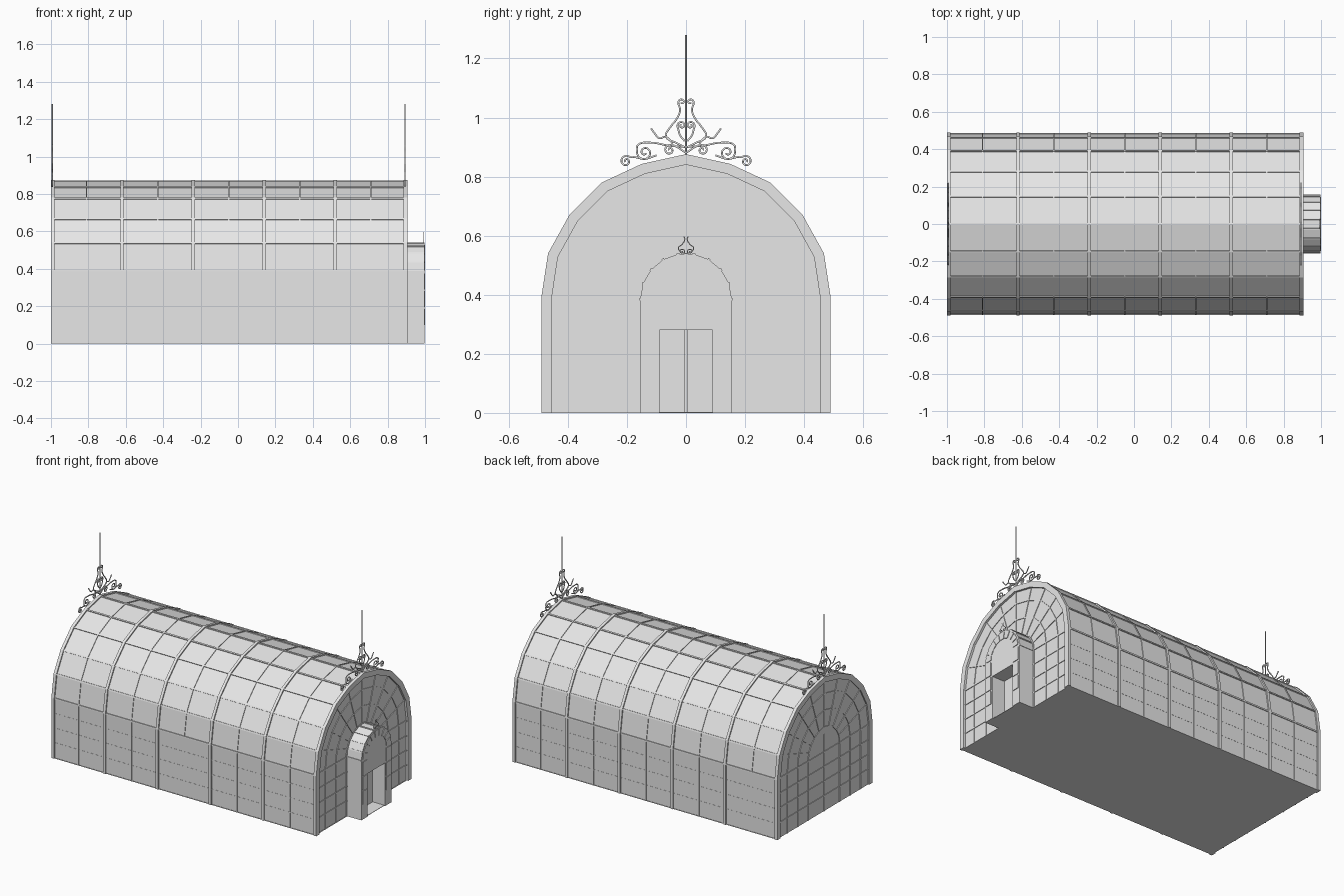
import bpy, math
from mathutils import Vector as V

if "Cube" in bpy.data.objects:
    bpy.data.objects.remove(bpy.data.objects["Cube"])

mat = bpy.data.materials.new("pale_grey")
mat.diffuse_color = (0.8, 0.8, 0.8, 1)
mat.use_nodes = True
mat.node_tree.nodes["Principled BSDF"].inputs["Base Color"].default_value = mat.diffuse_color


def make(name, prisms):
    """Mesh of closed prisms: each is (yz outline, x0, x1)."""
    vs, fs = [], []
    for pts, x0, x1 in prisms:
        n, b = len(pts), len(vs)
        vs += [(x0, p[0], p[1]) for p in pts] + [(x1, p[0], p[1]) for p in pts]
        fs += [[b + i for i in range(n)][::-1], [b + n + i for i in range(n)]]
        fs += [[b + i, b + (i + 1) % n, b + n + (i + 1) % n, b + n + i] for i in range(n)]
    me = bpy.data.meshes.new(name)
    me.from_pydata(vs, [], fs)
    ob = bpy.data.objects.new(name, me)
    bpy.context.collection.objects.link(ob)
    me.materials.append(mat)
    bpy.context.view_layer.objects.active = ob
    bpy.ops.object.mode_set(mode='EDIT')
    bpy.ops.mesh.select_all(action='SELECT')
    bpy.ops.mesh.normals_make_consistent(inside=False)
    bpy.ops.object.mode_set(mode='OBJECT')
    return ob


def offset(pts, d):
    """Offset an open outline inwards by d with mitred corners."""
    out = []
    for i, p in enumerate(pts):
        a = (p - pts[i - 1]).normalized() if i else None
        b = (pts[i + 1] - p).normalized() if i < len(pts) - 1 else a
        a = a or b
        t = (a + b).normalized()
        out.append(p + V((-t.y, t.x)) * d / t.dot(a))
    return out


def band(pts, d0, d1):
    return offset(pts, d0) + offset(pts, d1)[::-1]


def bar(a, b, w):
    a, b = V(a), V(b)
    t = (b - a).normalized()
    n = V((-t.y, t.x)) * w / 2
    return [a - n, b - n, b + n, a + n]


# hall outline in y, z, from the right foot over the ridge to the left foot
half = [(0.49, 0), (0.49, 0.39), (0.467, 0.54), (0.395, 0.67), (0.285, 0.78), (0.15, 0.843)]
prof = [V(p) for p in half + [(0, 0.876)] + [(-y, z) for y, z in half[::-1]]]
skin = offset(prof, 0.008)

# glass vault, end walls and floor
make("glass_vault", [(band(prof, 0.008, 0.011), -0.99, 0.895)])
make("end_wall_glass", [(skin, -0.992, -0.988), (skin, 0.888, 0.892)])
make("floor", [([(-0.485, 0), (0.485, 0), (0.485, 0.003), (-0.485, 0.003)], -0.99, 0.895),
               ([(-0.15, 0), (0.15, 0), (0.15, 0.003), (-0.15, 0.003)], 0.895, 0.99)])

# wide end arches, main ribs and thin ribs
make("end_arches", [(band(prof, 0, 0.035), -1.0, -0.98), (band(prof, 0, 0.035), 0.886, 0.906)])
make("main_ribs", [(band(prof, 0, 0.02), x - 0.009, x + 0.009) for x in (-0.62, -0.24, 0.14, 0.52)])
make("thin_ribs", [(band(prof, 0.004, 0.016), x - 0.004, x + 0.004)
                   for x in (-0.81, -0.43, -0.05, 0.33, 0.71)])

# lengthwise bars at each bend, and low bars on the side walls
rails = []
for i in range(1, len(prof) - 1):
    if abs(prof[i].x) < 0.01:
        continue
    t = (prof[i + 1] - prof[i - 1]).normalized()
    n = V((-t.y, t.x))
    c = prof[i] + n * 0.009
    rails.append((bar(c - t * 0.005, c + t * 0.005, 0.011), -0.99, 0.895))
rails.append((bar((0, 0.855), (0, 0.872), 0.012), -0.99, 0.895))
for s in (-1, 1):
    for z in (0.1, 0.195, 0.29):
        rails.append((bar((s * 0.4805, z - 0.003), (s * 0.4805, z + 0.003), 0.005), -0.99, 0.895))
make("lengthwise_bars", rails)

# fan-shaped glazing bars on both end walls
ctr = V((0, 0.385))
arch = prof[1:-1]


def fan(x0, x1, porch):
    out = []
    for k in (0.33, 0.55, 0.77):
        ring = [ctr + (p - ctr) * k for p in arch]
        out += [(bar(a, b, 0.007), x0, x1) for a, b in zip(ring, ring[1:])]
        for s in (-1, 1):
            out.append((bar((s * 0.49 * k, 0), (s * 0.49 * k, 0.387), 0.007), x0, x1))
    for p in arch:
        out.append((bar(ctr + (p - ctr) * 0.33, ctr + (p - ctr) * 0.96, 0.007), x0, x1))
    for z in (0.1, 0.195, 0.29, 0.385):
        for s in (-1, 1):
            out.append((bar((s * (0.15 if porch else 0), z), (s * 0.47, z), 0.007), x0, x1))
    if not porch:
        out.append((bar((0, 0), (0, 0.5), 0.007), x0, x1))
    return out


make("end_glazing_bars", fan(-0.996, -0.984, False) + fan(0.884, 0.896, True))

# arched porch with a recessed doorway
R, N = 0.155, 9
arc = [(R * math.cos(math.pi * i / N), 0.385 + R * math.sin(math.pi * i / N)) for i in range(N + 1)]
door = [(-0.155, 0), (-0.09, 0), (-0.09, 0.28), (0.09, 0.28), (0.09, 0), (0.155, 0)]
make("porch", [(door + arc, 0.89, 0.996)])

# raised panels round the porch front, and bars across its roof
panels, roof = [], []
for s in (-1, 1):
    for z in (0.10, 0.195, 0.29):
        panels.append((bar((s * 0.122, z), (s * 0.122, z + 0.085), 0.045), 0.99, 1.0))
for i in range(N):
    a0, a1 = (math.pi * (i + f) / N for f in (0.09, 0.91))
    panels.append(([(r * math.cos(a), 0.387 + r * math.sin(a))
                    for r, a in ((0.1, a0), (0.143, a0), (0.143, a1), (0.1, a1))], 0.99, 1.0))
for y, z in arc:
    d = V((y, z - 0.385)).normalized()
    roof.append((bar(ctr + d * 0.148, ctr + d * 0.158, 0.009), 0.895, 0.996))
make("porch_panels", panels)
make("porch_roof_bars", roof)
make("door_leaves", [(bar((s * 0.046, 0.003), (s * 0.046, 0.28), 0.086), 0.898, 0.906) for s in (-1, 1)])


# ornamental scrollwork
def spiral(cy, cz, r0, a0, turns, steps=20):
    return [(cy + r0 * (1 - 0.85 * i / steps) * math.cos(a0 + turns * math.tau * i / steps),
             cz + r0 * (1 - 0.85 * i / steps) * math.sin(a0 + turns * math.tau * i / steps))
            for i in range(steps + 1)]


def scrolls(name, paths, x, rad, k=1.0, z0=0.0, zb=0.0):
    cu = bpy.data.curves.new(name, 'CURVE')
    cu.dimensions = '3D'
    cu.bevel_depth, cu.bevel_resolution, cu.resolution_u = rad, 1, 4
    cu.use_fill_caps = True
    for path in paths:
        for s in (-1, 1):
            sp = cu.splines.new('BEZIER')
            sp.bezier_points.add(len(path) - 1)
            for bp, (y, z) in zip(sp.bezier_points, path):
                bp.co = (x, s * y * k, zb + (z - z0) * k)
                bp.handle_left_type = bp.handle_right_type = 'AUTO'
    tmp = bpy.data.objects.new(name + "_path", cu)
    bpy.context.collection.objects.link(tmp)
    bpy.context.view_layer.update()
    me = bpy.data.meshes.new_from_object(tmp.evaluated_get(bpy.context.evaluated_depsgraph_get()))
    bpy.data.objects.remove(tmp)
    me.materials.clear()
    me.materials.append(mat)
    me.name = name
    bpy.context.collection.objects.link(bpy.data.objects.new(name, me))


pi = math.pi
flame = [(0.004, 0.9), (0.035, 0.915), (0.068, 0.937), (0.055, 0.965), (0.032, 0.995), (0.02, 1.025)] \
    + spiral(0.014, 1.052, 0.012, 0, 0.9, 10)
outer = [(0.0, 0.9), (0.06, 0.905), (0.12, 0.915), (0.165, 0.905)] + spiral(0.14, 0.882, 0.027, 0.4, -1.5)
foot = [(0.10, 0.872), (0.14, 0.86), (0.175, 0.866)] + spiral(0.203, 0.852, 0.02, 2.4, -1.5)
leaf = [(0.045, 0.912), (0.07, 0.935), (0.09, 0.93), (0.105, 0.945), (0.118, 0.963)]
inner = [(0.004, 0.92), (0.02, 0.94)] + spiral(0.015, 0.973, 0.015, -0.6, 1.3)
low = [(0.0, 0.88), (0.04, 0.905)] + spiral(0.055, 0.89, 0.018, 1.6, -1.3)
paths = [flame, outer, foot, leaf, inner, low]
for tag, x in (("left", -0.993), ("right", 0.893)):
    scrolls(tag + "_ridge_scrolls", paths, x, 0.0035)
    make(tag + "_ridge_pole", [([(0.003 * math.cos(pi * i / 4), 0.003 * math.sin(pi * i / 4))
                                for i in range(8)], 0.86, 1.28)])
    pole = bpy.data.objects[tag + "_ridge_pole"]
    for v in pole.data.vertices:  # stand the rod upright
        v.co = (x + v.co.y, v.co.z, v.co.x)

# small scroll ornament on the porch
crest = [(0.0, 0.0), (0.018, 0.008), (0.026, 0.02), (0.012, 0.034), (0.004, 0.05), (0.007, 0.059)]
curl = [(0.0, 0.0)] + spiral(0.014, 0.008, 0.01, 3.6, -1.2, 10)
scrolls("porch_crest", [crest, curl], 0.993, 0.002, 1.0, 0.0, 0.538)
